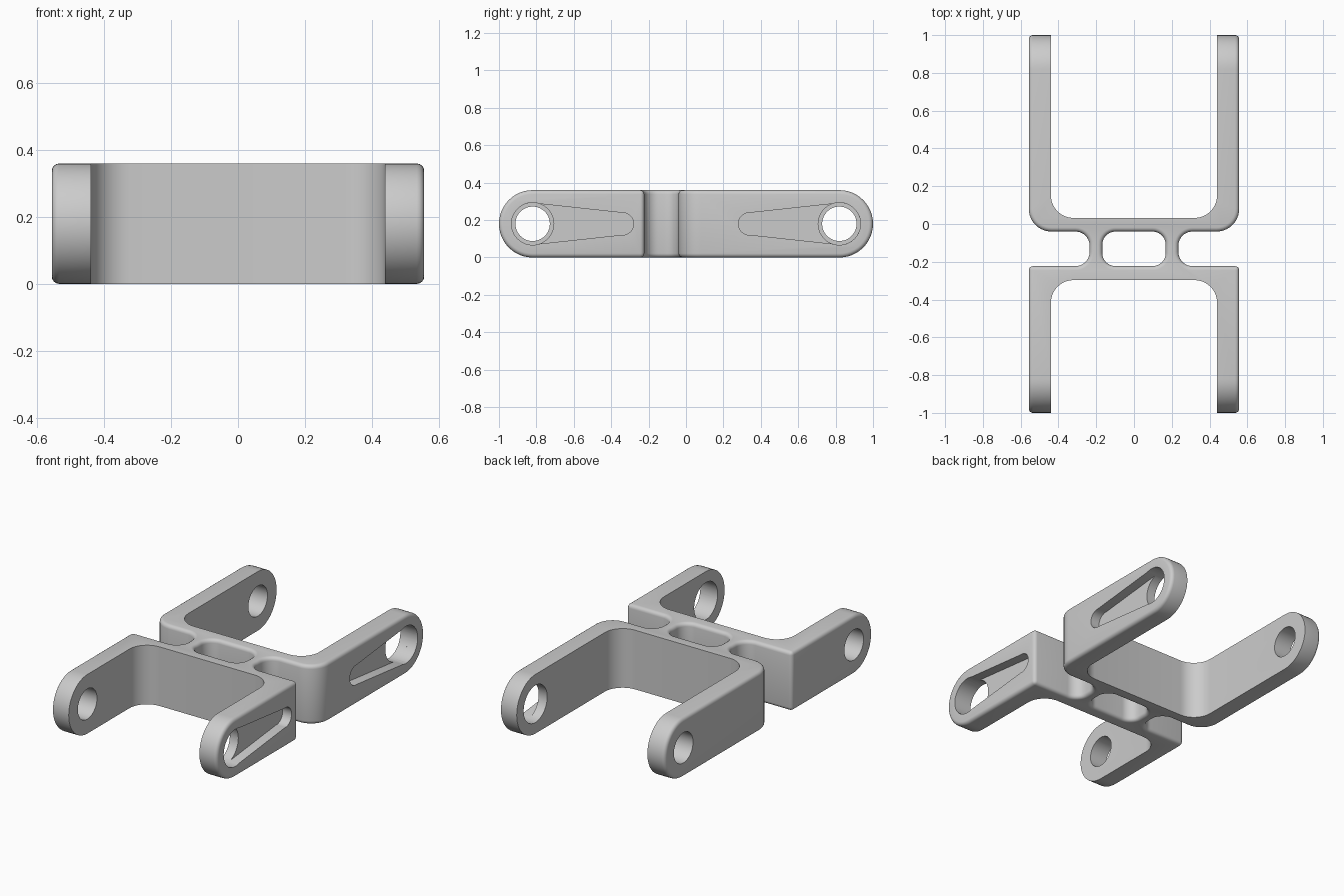
import bpy, bmesh, math
from mathutils import Vector

if "Cube" in bpy.data.objects:
    bpy.data.objects.remove(bpy.data.objects["Cube"], do_unlink=True)

HALF_W, INNER, HEIGHT = 0.557, 0.44, 0.36
MID, HOLE_Y = HEIGHT / 2, 0.82
FRONT_BAR, BACK_BAR = -0.223, -0.04      # facing sides of the two cross bars

grey = bpy.data.materials.new("plain_grey")
grey.use_nodes = True
colour = (0.6, 0.6, 0.6, 1)
grey.diffuse_color = colour
grey.node_tree.nodes["Principled BSDF"].inputs["Base Color"].default_value = colour


def fillet(corners, steps=10):
    """Round each (x, y, radius) corner of a closed right-angled outline."""
    out = []
    for i, (x, y, r) in enumerate(corners):
        p = Vector((x, y))
        if r == 0:
            out.append(p)
            continue
        a = (Vector(corners[i - 1][:2]) - p).normalized()
        b = (Vector(corners[(i + 1) % len(corners)][:2]) - p).normalized()
        for k in range(steps + 1):
            t = k / steps * math.pi / 2
            out.append(p + r * (a * (1 - math.sin(t)) + b * (1 - math.cos(t))))
    return out


def hull(y1, r1, y2, r2, steps=24):
    """Outline wrapped round two circles, y1 > y2, at mid height."""
    tilt = math.acos((r1 - r2) / (y1 - y2))
    spans = ((y1, r1, -tilt, tilt), (y2, r2, tilt, 2 * math.pi - tilt))
    return [Vector((c + r * math.cos(a + (b - a) * k / steps),
                    MID + r * math.sin(a + (b - a) * k / steps)))
            for c, r, a, b in spans for k in range(steps + 1)]


def prism(name, outline, lo, hi, sideways=False):
    """Extrude an outline along z, or along x when sideways."""
    bm = bmesh.new()
    place = (lambda p, h: (h, p.x, p.y)) if sideways else (lambda p, h: (p.x, p.y, h))
    low = [bm.verts.new(place(p, lo)) for p in outline]
    high = [bm.verts.new(place(p, hi)) for p in outline]
    bm.faces.new(low[::-1])
    bm.faces.new(high)
    for i in range(len(low)):
        bm.faces.new((low[i - 1], low[i], high[i], high[i - 1]))
    bmesh.ops.recalc_face_normals(bm, faces=bm.faces)
    mesh = bpy.data.meshes.new(name)
    bm.to_mesh(mesh)
    bm.free()
    mesh.materials.append(grey)
    obj = bpy.data.objects.new(name, mesh)
    bpy.context.collection.objects.link(obj)
    return obj


def combine(target, tool, operation):
    tool.hide_render = True
    mod = target.modifiers.new("cut", "BOOLEAN")
    mod.operation, mod.solver, mod.object = operation, "EXACT", tool
    bpy.context.view_layer.objects.active = target
    bpy.ops.object.modifier_apply(modifier=mod.name)
    bpy.data.objects.remove(tool, do_unlink=True)


# Plan outline: two forks back to back, joined by two short webs
half = [(INNER, -0.297, 0.12), (INNER, -1.1, 0), (HALF_W, -1.1, 0),
        (HALF_W, FRONT_BAR, 0), (0.235, FRONT_BAR, 0.075), (0.235, BACK_BAR, 0.075),
        (HALF_W, BACK_BAR, 0.12), (HALF_W, 1.1, 0), (INNER, 1.1, 0), (INNER, 0.032, 0.12)]
outline = half + [(-x, y, r) for x, y, r in reversed(half)]
bracket = prism("double_fork_bracket", fillet(outline), -0.1, HEIGHT + 0.1)

# Side profile with round arm ends, then the slot between the webs
combine(bracket, prism("side_profile", hull(HOLE_Y, MID, -HOLE_Y, MID), -1, 1, True), "INTERSECT")
slot = [(s * 0.168, y, 0.07) for s, y in
        ((-1, FRONT_BAR), (1, FRONT_BAR), (1, BACK_BAR), (-1, BACK_BAR))]
combine(bracket, prism("web_slot", fillet(slot), -0.1, HEIGHT + 0.1), "DIFFERENCE")

# Round all outer rims; the inner rims of the forks stay sharp
bm = bmesh.new()
bm.from_mesh(bracket.data)
bmesh.ops.remove_doubles(bm, verts=bm.verts, dist=0.0001)
rims = []
for e in bm.edges:
    mid = (e.verts[0].co + e.verts[1].co) / 2
    outside = abs(mid.x) > 0.45 or -0.28 < mid.y < 0.02
    if outside and len(e.link_faces) == 2 and e.calc_face_angle() > math.radians(60):
        rims.append(e)
bmesh.ops.bevel(bm, geom=rims, offset=0.022, offset_type="OFFSET", segments=4,
                profile=0.5, affect="EDGES", clamp_overlap=False)
bm.to_mesh(bracket.data)
bm.free()

# Pin holes: wider on the left arms, which also carry tapered recesses
for s in (-1, 1):
    for name, r, lo, hi in (("right_hole", 0.092, -0.7, -0.3), ("left_hole", 0.113, 0.3, 0.7)):
        combine(bracket, prism(name, hull(HOLE_Y, r, HOLE_Y - 0.0001, r), lo, hi, True)
                if s > 0 else
                prism(name, hull(-HOLE_Y, r, -HOLE_Y - 0.0001, r), lo, hi, True), "DIFFERENCE")
    recess = hull(HOLE_Y, 0.113, 0.34, 0.06)
    recess = [Vector((s * p.x, p.y)) for p in recess]
    combine(bracket, prism("arm_recess", recess, HALF_W - 0.06, 0.7, True), "DIFFERENCE")

bpy.ops.object.select_all(action="DESELECT")
bracket.select_set(True)
bpy.context.view_layer.objects.active = bracket
bpy.ops.object.shade_smooth_by_angle(angle=math.radians(35))
